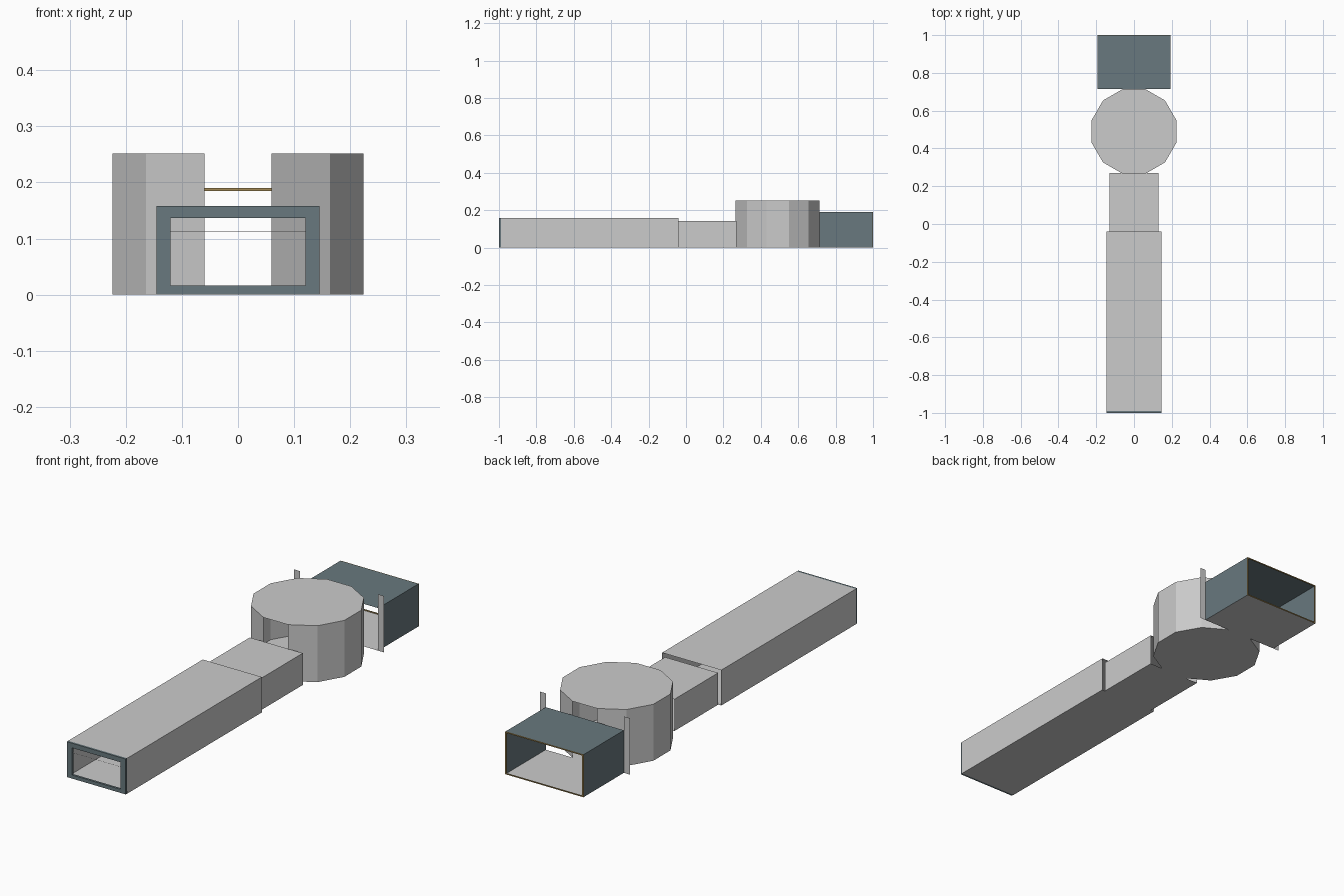
import bpy, math
from mathutils import Vector

if "Cube" in bpy.data.objects:
    bpy.data.objects.remove(bpy.data.objects["Cube"])


def material(name, rgb):
    m = bpy.data.materials.new(name)
    m.diffuse_color = (*rgb, 1)
    m.use_nodes = True
    m.node_tree.nodes["Principled BSDF"].inputs["Base Color"].default_value = m.diffuse_color
    return m


BLUE = material("slate_blue", (0.14, 0.19, 0.21))
OCHRE = material("ochre", (0.36, 0.25, 0.09))


def mesh_object(name, verts, faces, mat=None):
    me = bpy.data.meshes.new(name)
    me.from_pydata(verts, [], faces)
    me.update()
    ob = bpy.data.objects.new(name, me)
    bpy.context.collection.objects.link(ob)
    if mat:
        me.materials.append(mat)
    return ob


def passage(name, half, height, y0, y1, mat=None, floor_mat=None):
    """Thin-walled rectangular tunnel, open at both ends."""
    ring = [(-half, 0), (-half, height), (half, height), (half, 0)]
    verts = [(x, y, z) for y in (y0, y1) for x, z in ring]
    faces = [(i, 4 + i, 4 + (i + 1) % 4, (i + 1) % 4) for i in range(4)]
    mesh_object(name + "_walls", verts, faces[:3], mat)
    mesh_object(name + "_floor", [verts[i] for i in faces[3]], [(0, 1, 2, 3)], floor_mat)


def frame(name, outer, inner, y0, y1, mat):
    """Rectangular picture-frame ring; rectangles are (half width, bottom, top)."""
    def rect(r, y):
        h, b, t = r
        return [(-h, y, b), (h, y, b), (h, y, t), (-h, y, t)]
    verts = rect(outer, y0) + rect(inner, y0) + rect(outer, y1) + rect(inner, y1)
    faces = []
    for i in range(4):
        j = (i + 1) % 4
        faces += [(i, j, 4 + j, 4 + i), (8 + j, 8 + i, 12 + i, 12 + j),
                  (j, i, 8 + i, 8 + j), (4 + i, 4 + j, 12 + j, 12 + i)]
    mesh_object(name, verts, faces, mat)


# Long entrance corridor, narrower link corridor and rear chamber
passage("entrance_corridor", 0.146, 0.158, -0.99, -0.04)
passage("link_corridor", 0.131, 0.142, -0.04, 0.27)
passage("rear_chamber", 0.193, 0.19, 0.714, 0.997, BLUE)

# Frames at the two open ends
frame("entrance_frame", (0.145, 0, 0.158), (0.12, 0.016, 0.137), -1.0, -0.99, BLUE)
frame("rear_rim", (0.193, 0, 0.19), (0.187, 0.005, 0.185), 0.997, 1.0, OCHRE)

# Twelve-sided room with its front and back walls left open
N, R, CY, H = 12, 0.232, 0.49, 0.252
ring = [(R * math.cos(a), CY + R * math.sin(a))
        for a in (math.radians(15 + 30 * i) for i in range(N))]
verts = [(x, y, z) for z in (0, H) for x, y in ring]
faces = [tuple(reversed(range(N))), tuple(range(N, 2 * N))]
for i in range(N):
    j = (i + 1) % N
    if abs(ring[i][0] + ring[j][0]) > 0.01:
        faces.append((i, j, N + j, N + i))
mesh_object("round_room", verts, faces)

# Upright strips either side of the rear chamber
for side, label in ((-1, "left"), (1, "right")):
    a, b = sorted((side * 0.193, side * 0.222))
    mesh_object("upright_strip_" + label,
                [(a, 0.714, 0), (b, 0.714, 0), (b, 0.714, H), (a, 0.714, H)],
                [(0, 1, 2, 3)])

# Fine wire across the entrance
bpy.ops.mesh.primitive_cylinder_add(vertices=4, radius=0.0006, depth=0.24,
                                    location=(0, -0.992, 0.112),
                                    rotation=(0, math.pi / 2, 0))
bpy.context.object.name = "entrance_wire"
